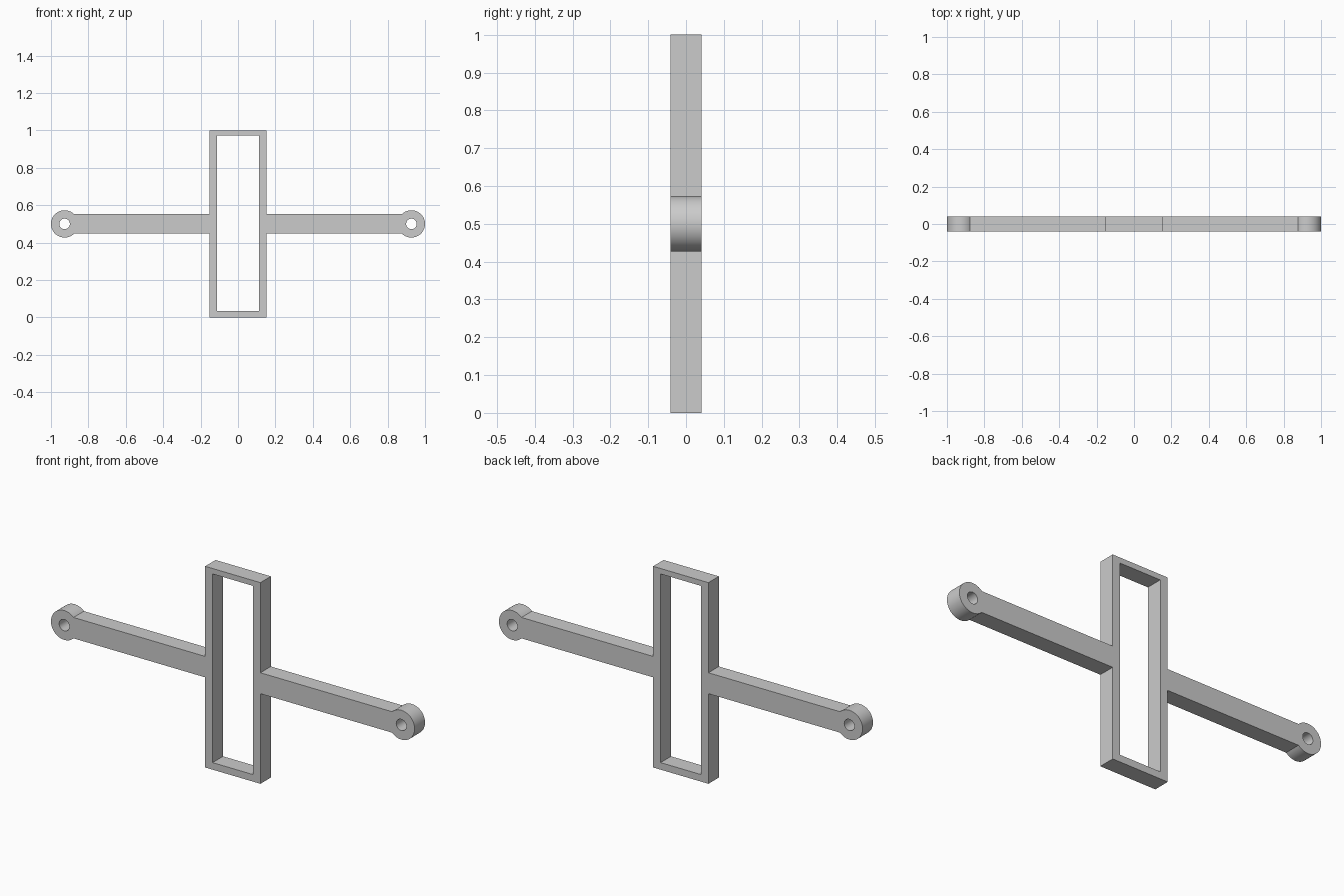
import bpy, bmesh
from math import asin, cos, sin, pi, radians

cube = bpy.data.objects.get("Cube")
if cube:
    bpy.data.objects.remove(cube, do_unlink=True)

HALF_DEPTH = 0.041
MID = 0.5                            # height of the arm axis
FRAME_W, OPENING_W = 0.152, 0.111    # half widths
ARM = 0.052                          # half height of the arms
EYE_X, EYE_R, HOLE_R = 0.927, 0.073, 0.028

# Plain grey material
grey = bpy.data.materials.new("light grey")
grey.use_nodes = True
colour = (0.6, 0.6, 0.6, 1)
grey.diffuse_color = colour
grey.node_tree.nodes["Principled BSDF"].inputs["Base Color"].default_value = colour


def arc(cx, radius, start, end, steps):
    angles = [start + (end - start) * i / steps for i in range(steps + 1)]
    return [(cx + radius * cos(a), MID + radius * sin(a)) for a in angles]


# Outline: right half of frame, arm and rounded end, then turned for the left
join = asin(ARM / EYE_R)
half = [(FRAME_W, 0), (FRAME_W, MID - ARM)]
half += arc(EYE_X, EYE_R, join - pi, pi - join, 48)
half += [(FRAME_W, MID + ARM), (FRAME_W, 1)]
outline = half + [(-x, 1 - z) for x, z in half]

# Window in the frame and the two pin holes
window = [(-OPENING_W, 0.035), (OPENING_W, 0.035),
          (OPENING_W, 0.973), (-OPENING_W, 0.973)]
holes = [arc(side * EYE_X, HOLE_R, 0, 2 * pi, 40)[:-1] for side in (-1, 1)]

# Filled profile extruded to the plate depth
curve = bpy.data.curves.new("bracket_profile", "CURVE")
curve.dimensions = "2D"
curve.fill_mode = "BOTH"
curve.extrude = HALF_DEPTH
for loop in [outline, window] + holes:
    spline = curve.splines.new("POLY")
    spline.points.add(len(loop) - 1)
    spline.use_cyclic_u = True
    for point, (x, z) in zip(spline.points, loop):
        point.co = (x, z, 0, 1)

bracket = bpy.data.objects.new("frame_with_arms", curve)
bpy.context.collection.objects.link(bracket)
bpy.ops.object.select_all(action="DESELECT")
bracket.select_set(True)
bpy.context.view_layer.objects.active = bracket
bracket.rotation_euler.x = radians(90)
bpy.ops.object.convert(target="MESH")
bpy.ops.object.transform_apply(location=False, rotation=True, scale=False)

# Weld caps to walls
bm = bmesh.new()
bm.from_mesh(bracket.data)
bmesh.ops.remove_doubles(bm, verts=bm.verts, dist=0.0001)
bmesh.ops.recalc_face_normals(bm, faces=bm.faces)
bm.to_mesh(bracket.data)
bm.free()

bracket.data.materials.clear()
bracket.data.materials.append(grey)
bpy.ops.object.shade_smooth_by_angle(angle=radians(30))
